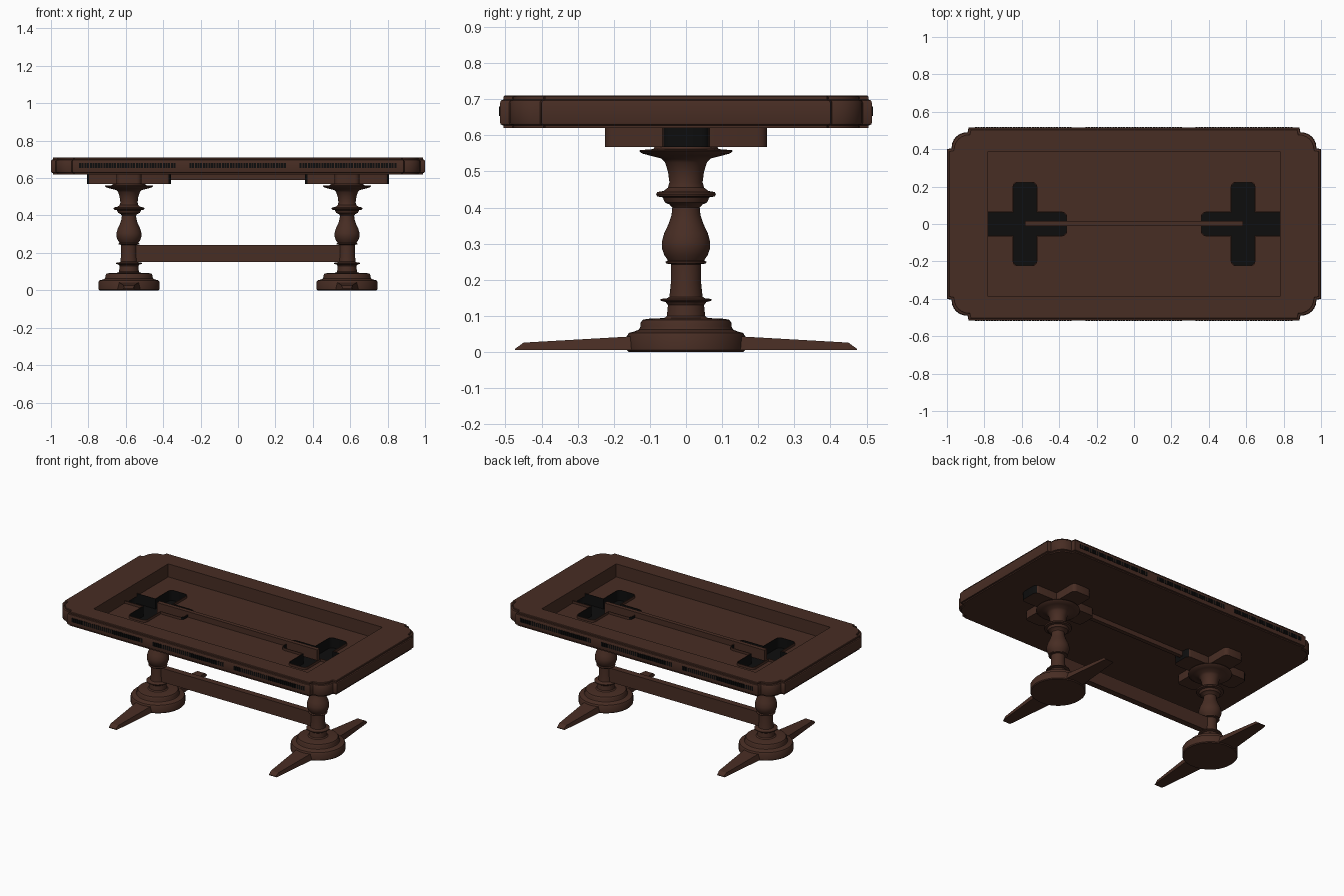
import bpy, bmesh, math

if "Cube" in bpy.data.objects:
    bpy.data.objects.remove(bpy.data.objects["Cube"])

def material(name, col):
    m = bpy.data.materials.new(name)
    m.diffuse_color = (*col, 1)
    m.use_nodes = True
    m.node_tree.nodes["Principled BSDF"].inputs["Base Color"].default_value = m.diffuse_color
    return m

BROWN = material("dark_brown_wood", (0.064, 0.026, 0.017))
BLACK = material("black_inside", (0.004, 0.004, 0.004))
CX = 0.583  # distance of each pedestal from the centre

def finish(bm, name, smooth=True, recalc=True, mats=(BROWN, BLACK)):
    if recalc:
        bmesh.ops.recalc_face_normals(bm, faces=bm.faces)
    me = bpy.data.meshes.new(name)
    bm.to_mesh(me)
    bm.free()
    for m in mats:
        me.materials.append(m)
    ob = bpy.data.objects.new(name, me)
    bpy.context.collection.objects.link(ob)
    if smooth:
        bpy.ops.object.select_all(action='DESELECT')
        ob.select_set(True)
        bpy.context.view_layer.objects.active = ob
        bpy.ops.object.shade_smooth_by_angle(angle=math.radians(35))
    return ob

def add_box(bm, x0, x1, y0, y1, z0, z1, mi=0):
    vs = bmesh.ops.create_cube(bm, size=1)["verts"]
    for v in vs:
        v.co = ((x0 + x1) / 2 + v.co.x * (x1 - x0), (y0 + y1) / 2 + v.co.y * (y1 - y0),
                (z0 + z1) / 2 + v.co.z * (z1 - z0))
    for f in {f for v in vs for f in v.link_faces}:
        f.material_index = mi

def box(name, *dims):
    bm = bmesh.new()
    add_box(bm, *dims)
    return finish(bm, name, smooth=False)

def loop(bm, pts, z):
    vs = [bm.verts.new((x, y, z)) for x, y in pts]
    es = [bm.edges.new((vs[i], vs[(i + 1) % len(vs)])) for i in range(len(vs))]
    return vs, es

def fill(bm, edges, up):
    r = bmesh.ops.triangle_fill(bm, edges=edges, use_beauty=True, normal=(0, 0, up))
    for f in r["geom"]:
        if isinstance(f, bmesh.types.BMFace):
            f.normal_update()
            if f.normal.z * up < 0:
                f.normal_flip()

def bridge(bm, a, b):
    n = len(a)
    for i in range(n):
        bm.faces.new((a[i], a[(i + 1) % n], b[(i + 1) % n], b[i]))

# outline of the table top: long straight edges, rounded corners set back
def outline(off=0.0):
    q = [(1, 0.40), (0.975, 0.405)]
    q += [(0.895 + 0.08 * math.cos(a), 0.41 + 0.08 * math.sin(a))
          for a in [math.radians(15 * i) for i in range(7)]]
    q += [(0.89, 0.49), (0.885, 0.515)]
    q = [(x - off, y - off) for x, y in q]
    r = q[::-1]
    return (q + [(-x, y) for x, y in r] + [(-x, -y) for x, y in q] + [(x, -y) for x, y in r])

# cross shaped bracket outline with rounded arm ends
def cross(cx, grow=0.0):
    L, w, r = 0.225 + grow, 0.066 + grow, 0.025
    arm = [(L, -w + 0.0), (L, w)]
    pts = []
    for k in range(4):
        c, s = math.cos(k * math.pi / 2), math.sin(k * math.pi / 2)
        quad = []
        for sy in (-1, 1):
            arc = [(L - r + r * math.cos(math.radians(a)), sy * (w - r + r * math.sin(math.radians(a))))
                   for a in (0, 30, 60, 90)]
            quad += arc[::-1] if sy < 0 else arc
        quad.append((w, w))
        pts += [(cx + x * c - y * s, x * s + y * c) for x, y in quad]
    return pts

# table top frame: moulded edge, flat top, open middle
bm = bmesh.new()
rings = [loop(bm, outline(o), z) for z, o in
         [(0.62, 0.010), (0.627, 0.010), (0.630, 0.002), (0.636, 0.0), (0.690, 0.0),
          (0.697, 0.003), (0.699, 0.010), (0.707, 0.010), (0.71, 0.013)]]
for a, b in zip(rings, rings[1:]):
    bridge(bm, a[0], b[0])
rect = [(0.78, 0.388), (-0.78, 0.388), (-0.78, -0.388), (0.78, -0.388)]
top_in, bot_in = loop(bm, rect, 0.71), loop(bm, rect, 0.62)
fill(bm, rings[-1][1] + top_in[1], 1)
bridge(bm, top_in[0], bot_in[0])
finish(bm, "table_top_frame")

# sunken panel closing the underside, cut out around the brackets
bm = bmesh.new()
for z, up in ((0.62, -1), (0.624, 1)):
    es = loop(bm, outline(0.010), z)[1]
    for s in (-1, 1):
        es = es + loop(bm, cross(s * CX, -0.002), z)[1]
    fill(bm, es, up)
finish(bm, "sunken_panel", smooth=False, recalc=False)

# rows of small dark slots along both long edges
bm = bmesh.new()
for sy in (-1, 1):
    for x0, x1 in ((-0.85, -0.33), (-0.26, 0.26), (0.33, 0.85)):
        n = 36
        step = (x1 - x0) / n
        for i in range(n):
            a = x0 + i * step
            add_box(bm, a, a + step * 0.75, sy * 0.5155 - 0.002, sy * 0.5155 + 0.002, 0.654, 0.680)
finish(bm, "edge_slots", smooth=False, mats=(BLACK,))

# rails between the pedestals
box("upper_rail", -CX, CX, -0.010, 0.017, 0.59, 0.66)
box("stretcher", -0.56, 0.56, -0.02, 0.02, 0.152, 0.243)

# turned profile of the pedestals: radius, height
PROFILE = [(0, 0), (0.158, 0), (0.163, 0.005), (0.163, 0.045), (0.158, 0.053), (0.145, 0.056),
           (0.130, 0.062), (0.126, 0.07), (0.126, 0.08), (0.120, 0.089), (0.105, 0.092),
           (0.060, 0.094), (0.053, 0.10), (0.050, 0.13), (0.056, 0.138), (0.070, 0.142),
           (0.070, 0.147), (0.052, 0.149), (0.046, 0.153), (0.042, 0.19), (0.042, 0.243),
           (0.055, 0.245), (0.057, 0.250), (0.050, 0.254), (0.060, 0.268), (0.067, 0.288),
           (0.067, 0.305), (0.060, 0.33), (0.048, 0.355), (0.040, 0.38), (0.038, 0.40),
           (0.045, 0.408), (0.058, 0.414), (0.062, 0.422), (0.064, 0.428), (0.080, 0.431),
           (0.083, 0.437), (0.080, 0.443), (0.062, 0.446), (0.050, 0.455), (0.046, 0.47),
           (0.050, 0.50), (0.058, 0.525), (0.068, 0.536), (0.100, 0.544), (0.122, 0.550),
           (0.129, 0.556), (0.128, 0.559), (0.090, 0.562), (0.086, 0.571), (0, 0.571)]

for side, s in (("left", -1), ("right", 1)):
    # column
    bm = bmesh.new()
    vs = [bm.verts.new((r, 0, z)) for r, z in PROFILE]
    es = [bm.edges.new(p) for p in zip(vs, vs[1:])]
    bmesh.ops.spin(bm, geom=vs + es, cent=(0, 0, 0), axis=(0, 0, 1), angle=2 * math.pi, steps=48)
    bmesh.ops.remove_doubles(bm, verts=bm.verts, dist=1e-5)
    bmesh.ops.translate(bm, verts=bm.verts, vec=(s * CX, 0, 0))
    finish(bm, side + "_pedestal")

    # open topped cross bracket with black inside and black arm ends
    bm = bmesh.new()
    outer = [loop(bm, cross(s * CX), z)[0] for z in (0.568, 0.64)]
    inner = [loop(bm, cross(s * CX, -0.004), z)[0] for z in (0.64, 0.573)]
    bm.faces.new(outer[0])
    for a, b in ((outer[0], outer[1]), (outer[1], inner[0]), (inner[0], inner[1])):
        bridge(bm, a, b)
    bm.faces.new(inner[1])
    bmesh.ops.recalc_face_normals(bm, faces=bm.faces)
    deep = set(inner[0] + inner[1])
    for f in bm.faces:
        end = abs(f.normal.x) > 0.3 and abs(f.calc_center_median().x - s * CX) > 0.19
        f.material_index = 1 if end or all(v in deep for v in f.verts) else 0
    finish(bm, side + "_bracket")

    # tapered feet, front and back
    for end, t in (("front", -1), ("back", 1)):
        bm = bmesh.new()
        secs = []
        for y, w, z in ((0.10, 0.066, 0.046), (0.45, 0.032, 0.026), (0.473, 0.028, 0.009)):
            secs.append([bm.verts.new((s * CX + px * w, t * y, pz))
                         for px, pz in ((-1, 0.005), (1, 0.005), (0.85, z), (-0.85, z))])
        for a, b in zip(secs, secs[1:]):
            bridge(bm, a, b)
        bm.faces.new(secs[0])
        bm.faces.new(secs[-1])
        finish(bm, side + "_" + end + "_foot", smooth=False)
